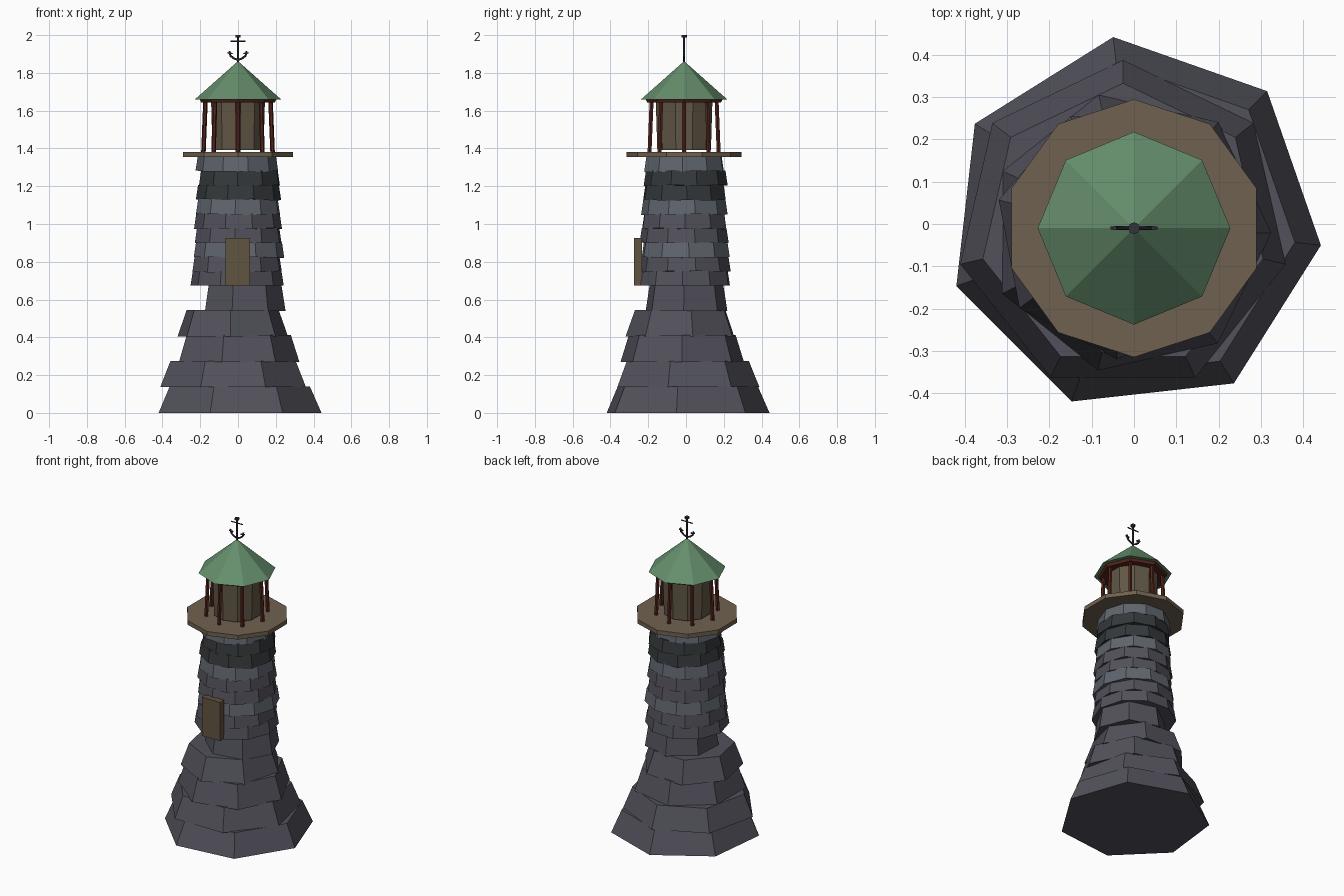
import bpy, math, random
from mathutils import Vector

if "Cube" in bpy.data.objects:
    bpy.data.objects.remove(bpy.data.objects["Cube"])

random.seed(4)
CY = -0.01  # small offset of the upper parts


def material(name, rgb):
    m = bpy.data.materials.new(name)
    m.diffuse_color = (*rgb, 1)
    m.use_nodes = True
    m.node_tree.nodes["Principled BSDF"].inputs["Base Color"].default_value = m.diffuse_color
    return m


ROCK = material("rock", (0.085, 0.083, 0.105))
BLUE = material("blue_stone", (0.115, 0.13, 0.155))
DARK = material("dark_stone", (0.035, 0.04, 0.043))
GREEN = material("roof_green", (0.13, 0.27, 0.15))
WOOD = material("gallery_wood", (0.16, 0.12, 0.08))
WALL = material("lamp_wall", (0.12, 0.095, 0.06))
DOOR = material("door_wood", (0.12, 0.09, 0.05))
RED = material("red_paint", (0.09, 0.018, 0.012))
IRON = material("iron", (0.035, 0.033, 0.045))


def make(name, verts, faces, mat):
    me = bpy.data.meshes.new(name)
    me.from_pydata(verts, [], faces)
    me.materials.append(mat)
    ob = bpy.data.objects.new(name, me)
    bpy.context.collection.objects.link(ob)
    return ob


def loft(name, p0, p1, r0, r1, n, phase, mat):
    """Closed n-sided prism, frustum or cone (r1 = 0) between two points."""
    p0, p1 = Vector(p0), Vector(p1)
    q = Vector((0, 0, 1)).rotation_difference(p1 - p0)
    ph = math.radians(phase)

    def ring(p, r):
        return [p + q @ Vector((r * math.cos(ph + math.tau * i / n),
                                r * math.sin(ph + math.tau * i / n), 0)) for i in range(n)]
    verts = ring(p0, r0)
    faces = [tuple(reversed(range(n)))]
    if r1 == 0:
        verts.append(p1)
        faces += [(i, (i + 1) % n, n) for i in range(n)]
    else:
        verts += ring(p1, r1)
        faces += [(i, (i + 1) % n, n + (i + 1) % n, n + i) for i in range(n)]
        faces.append(tuple(range(n, 2 * n)))
    return make(name, verts, faces, mat)


def tier(name, z0, z1, r0, r1, n, phase, mat, cx=0, cy=0):
    return loft(name, (cx, cy, z0), (cx, cy, z1), r0, r1, n, phase, mat)


def box(name, c, s, mat):
    v = [(c[0] + x * s[0] / 2, c[1] + y * s[1] / 2, c[2] + z * s[2] / 2)
         for z in (-1, 1) for x, y in ((-1, -1), (1, -1), (1, 1), (-1, 1))]
    f = [(3, 2, 1, 0), (4, 5, 6, 7)] + [(i, (i + 1) % 4, 4 + (i + 1) % 4, 4 + i) for i in range(4)]
    return make(name, v, f, mat)


# Flared rock base: seven-sided courses, each twisted and a little off centre
base = [(0.00, 0.14, 0.445, 0.383, -6.5, 0, 0),
        (0.138, 0.275, 0.395, 0.34, 90, -0.026, -0.007),
        (0.27, 0.412, 0.335, 0.29, -103, -0.01, -0.02),
        (0.405, 0.545, 0.30, 0.25, -92, -0.03, -0.02),
        (0.54, 0.68, 0.222, 0.20, -106, 0.03, 0)]
for i, (z0, z1, r0, r1, ph, cx, cy) in enumerate(base):
    tier(f"base_course_{i + 1}", z0, z1, r0, r1, 7, ph, ROCK, cx, cy)

# Tower: nine ten-sided stone courses with slightly tilted joints
N, Z0, Z1 = 9, 0.675, 1.36
H = (Z1 - Z0) / N
stone = [ROCK, ROCK, BLUE, ROCK, ROCK, BLUE, DARK, DARK, BLUE]
for i in range(N):
    r = 0.247 - 0.0035 * i
    ob = tier(f"tower_course_{i + 1}", Z0 + i * H, Z0 + (i + 1) * H, r, r - 0.012, 10,
              (i % 2) * 18 + random.uniform(-6, 6), stone[i],
              random.uniform(-0.006, 0.008), -0.005 + random.uniform(-0.006, 0.006))
    for k, v in enumerate(ob.data.vertices):
        if k < 10 and i > 0:
            v.co.z += random.uniform(-0.008, 0.0)

# Door on the front
box("door", (-0.001, -0.254, 0.80), (0.13, 0.04, 0.25), DOOR)

# Gallery deck
tier("gallery_deck", 1.355, 1.382, 0.305, 0.305, 10, 90, WOOD, 0, CY)

# Lamp room, posts and eaves ring
tier("lamp_room", 1.392, 1.655, 0.142, 0.150, 10, 90, WALL, 0, CY)
for i in range(8):
    a = math.tau * i / 8
    c, s = math.cos(a), math.sin(a)
    loft(f"lamp_post_{i + 1}", (0.183 * c, CY + 0.183 * s, 1.38),
         (0.172 * c, CY + 0.172 * s, 1.655), 0.012, 0.012, 6, 0, RED)
tier("eaves_ring", 1.643, 1.664, 0.195, 0.205, 8, 0, RED, 0, CY)

# Roof
tier("roof", 1.66, 1.862, 0.228, 0, 8, 0, GREEN, 0, CY)

# Anchor finial
loft("anchor_shank", (0, CY, 1.85), (0, CY, 1.995), 0.006, 0.006, 6, 0, IRON)
tier("anchor_cap", 1.988, 2.0, 0.014, 0.014, 8, 0, IRON, 0, CY)
loft("anchor_stock", (-0.04, CY, 1.967), (0.04, CY, 1.967), 0.004, 0.004, 6, 0, IRON)
for side, sx in (("left", -1), ("right", 1)):
    pts = [(0, 1.868), (0.022, 1.877), (0.042, 1.892), (0.046, 1.915)]
    for j in range(3):
        (xa, za), (xb, zb) = pts[j], pts[j + 1]
        loft(f"anchor_arm_{side}_{j + 1}", (sx * xa, CY, za), (sx * xb, CY, zb),
             0.0055, 0.0055, 6, 0, IRON)
    loft(f"anchor_fluke_{side}", (sx * 0.028, CY, 1.902), (sx * 0.055, CY, 1.906),
         0.005, 0.005, 4, 45, IRON)
